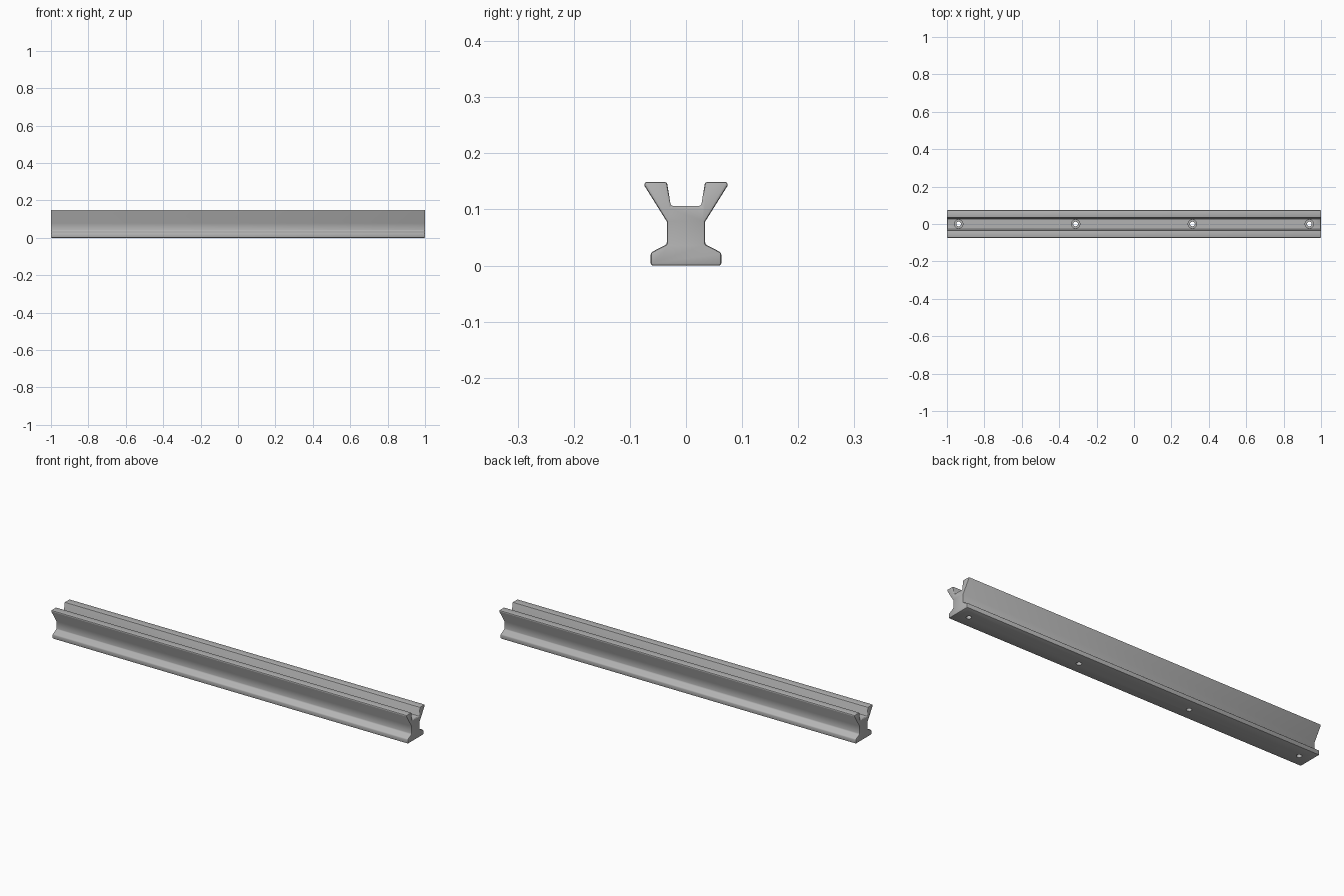
import bpy
import bmesh
from math import radians

default = bpy.data.objects.get("Cube")
if default:
    bpy.data.objects.remove(default, do_unlink=True)

LENGTH = 2.0
GROOVE_Z = 0.106

steel = bpy.data.materials.new("grey steel")
steel.use_nodes = True
grey = (0.45, 0.45, 0.45, 1)
steel.diffuse_color = grey
steel.node_tree.nodes["Principled BSDF"].inputs["Base Color"].default_value = grey


def make_object(name, bm):
    bmesh.ops.recalc_face_normals(bm, faces=bm.faces)
    mesh = bpy.data.meshes.new(name)
    bm.to_mesh(mesh)
    bm.free()
    mesh.materials.append(steel)
    obj = bpy.data.objects.new(name, mesh)
    bpy.context.collection.objects.link(obj)
    return obj


# Rail: half cross-section (y, z), mirrored and extruded along x
half = [(0.063, 0), (0.063, 0.023), (0.034, 0.038), (0.034, 0.078),
        (0.074, 0.142), (0.074, 0.149), (0.034, 0.149), (0.027, GROOVE_Z)]
outline = half + [(-y, z) for y, z in reversed(half)]
bm = bmesh.new()
end = bm.faces.new([bm.verts.new((-LENGTH / 2, y, z)) for y, z in outline])
extruded = bmesh.ops.extrude_face_region(bm, geom=[end])["geom"]
bmesh.ops.translate(bm, vec=(LENGTH, 0, 0),
                    verts=[v for v in extruded if isinstance(v, bmesh.types.BMVert)])
rail = make_object("rail", bm)

# Softened edges
bevel = rail.modifiers.new("edge bevel", 'BEVEL')
bevel.width = 0.004
bevel.segments = 2
bevel.limit_method = 'ANGLE'
bevel.angle_limit = radians(35)


# Stepped bolt hole cutter: narrow shank below, wide counterbore above
def bolt_cutter(x, sides=32):
    bm = bmesh.new()
    steps = [(0.0125, -0.02), (0.0125, 0.055), (0.023, 0.055), (0.023, GROOVE_Z + 0.02)]
    spine = [bm.verts.new((x + r, 0, z)) for r, z in steps]
    edges = [bm.edges.new(pair) for pair in zip(spine, spine[1:])]
    bmesh.ops.spin(bm, geom=spine + edges, cent=(x, 0, 0), axis=(0, 0, 1),
                   angle=radians(360), steps=sides)
    bmesh.ops.remove_doubles(bm, verts=bm.verts, dist=0.0001)
    bmesh.ops.holes_fill(bm, edges=[e for e in bm.edges if e.is_boundary], sides=0)
    cutter = make_object("bolt_hole_cutter", bm)
    cutter.hide_render = True
    cutter.display_type = 'WIRE'
    return cutter


cutters = []
for i in range(4):
    cutter = bolt_cutter((i - 1.5) * 0.625)
    cutters.append(cutter)
    cut = rail.modifiers.new("bolt hole", 'BOOLEAN')
    cut.operation = 'DIFFERENCE'
    cut.solver = 'EXACT'
    cut.object = cutter

# Bake the modifiers, drop the cutters and shade
bpy.ops.object.select_all(action='DESELECT')
bpy.context.view_layer.objects.active = rail
rail.select_set(True)
for name in [m.name for m in rail.modifiers]:
    bpy.ops.object.modifier_apply(modifier=name)
for cutter in cutters:
    bpy.data.objects.remove(cutter, do_unlink=True)
bpy.ops.object.shade_smooth_by_angle(angle=radians(34))
